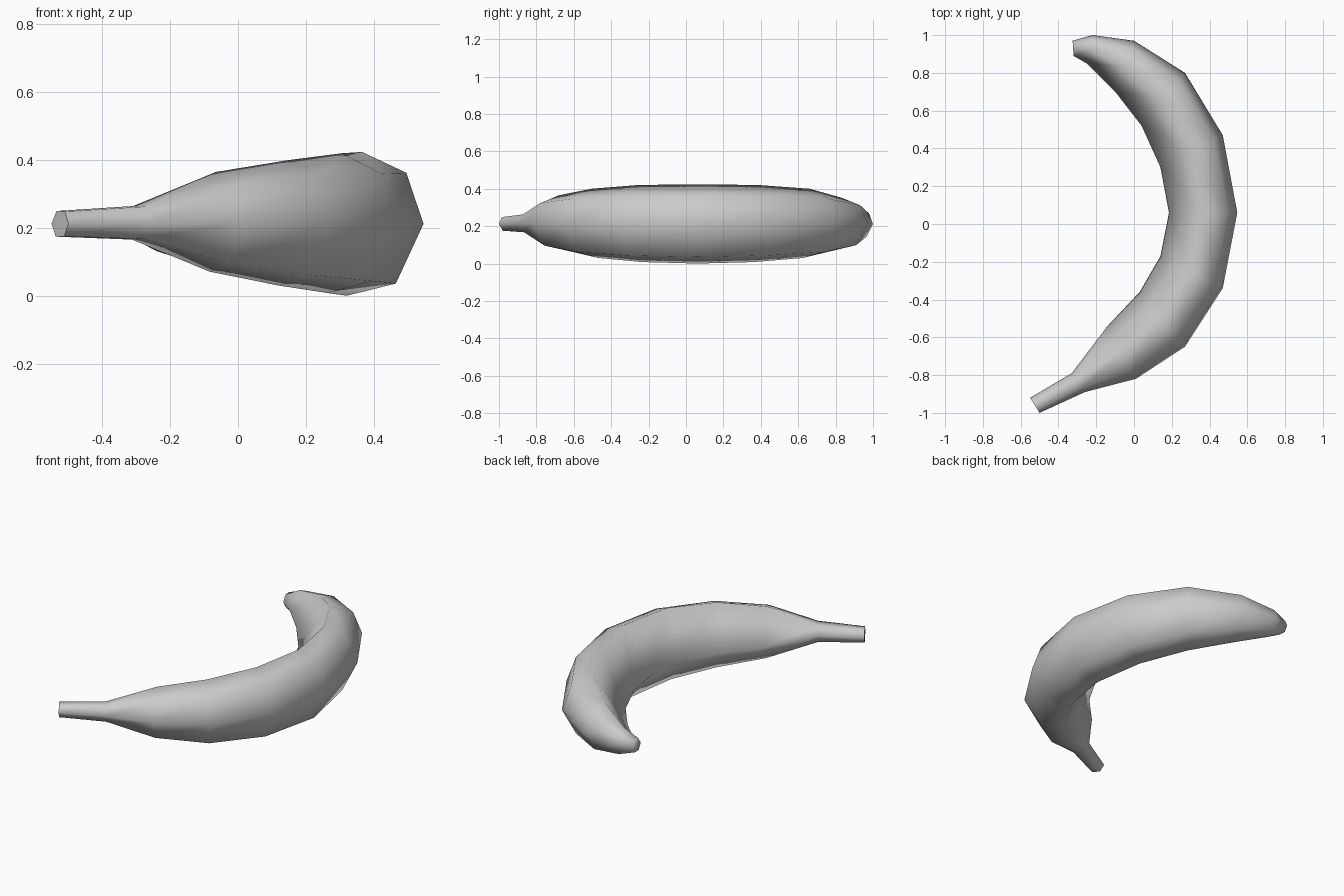
import bpy, bmesh
from mathutils import Vector

if "Cube" in bpy.data.objects:
    bpy.data.objects.remove(bpy.data.objects["Cube"])

# Rings from stem to tip: inner x, inner y, outer x, outer y, centre z, half height
RINGS = [
    (-.55, -.92, -.50, -1.0, .212, .042),
    (-.33, -.79, -.26, -.89, .215, .055),
    (-.14, -.54, .01, -.82, .218, .147),
    (.03, -.36, .27, -.65, .215, .185),
    (.14, -.17, .47, -.34, .214, .206),
    (.185, .06, .547, .06, .212, .212),
    (.14, .30, .47, .47, .214, .206),
    (.04, .52, .27, .80, .215, .185),
    (-.10, .70, .00, .97, .213, .138),
    (-.25, .85, -.22, 1.0, .211, .08),
    (-.32, .89, -.325, .97, .21, .04),
]
# Ridged cross-section: -1 inner to 1 outer, -1 bottom to 1 top
SECTION = [(1, 0), (.72, .71), (0, 1), (-1, -.2), (-.25, -1), (.55, -.83)]
ROUND = [(1, 0), (.6, .87), (-.4, .9), (-1, 0), (-.5, -.9), (.5, -.87)]

bm = bmesh.new()
loops = []
for i, (ix, iy, ox, oy, zc, h) in enumerate(RINGS):
    inner, outer = Vector((ix, iy, zc)), Vector((ox, oy, zc))
    section = ROUND if i in (0, 1, len(RINGS) - 1) else SECTION
    loops.append([bm.verts.new(inner.lerp(outer, (s + 1) / 2) + Vector((0, 0, t * h)))
                  for s, t in section])

# Skin between rings, then cap stem and tip
n = len(SECTION)
for a, b in zip(loops, loops[1:]):
    for k in range(n):
        j = (k + 1) % n
        bm.faces.new((a[k], a[j], b[j], b[k]))
bm.faces.new(loops[0])
bm.faces.new(loops[-1])
bmesh.ops.recalc_face_normals(bm, faces=bm.faces[:])

mesh = bpy.data.meshes.new("banana")
bm.to_mesh(mesh)
bm.free()
banana = bpy.data.objects.new("banana", mesh)
bpy.context.collection.objects.link(banana)

# Smooth skin, crisp only at the cut ends
bpy.context.view_layer.objects.active = banana
banana.select_set(True)
bpy.ops.object.shade_smooth_by_angle(angle=1.42)
